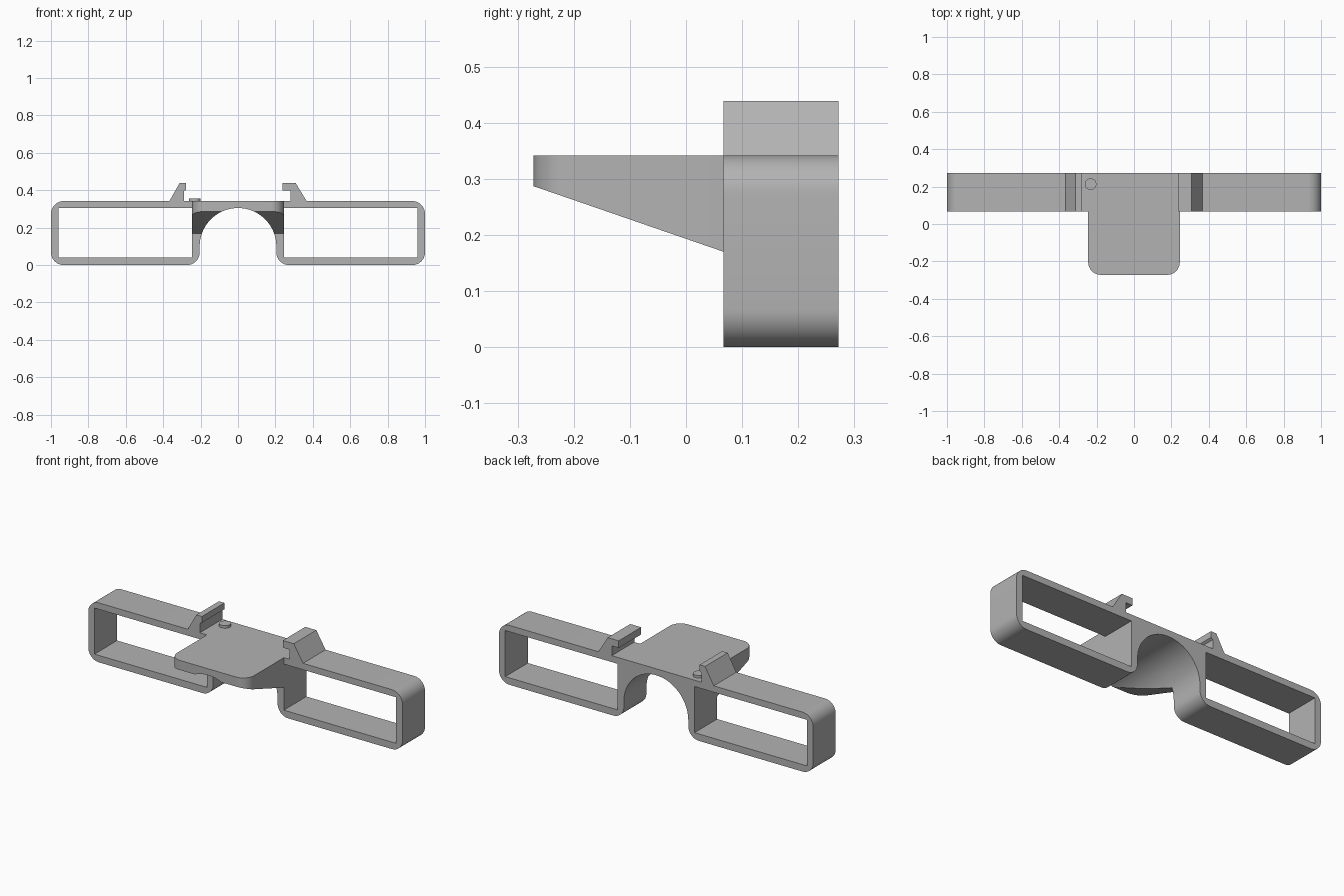
import bpy
import bmesh
from math import cos, sin, pi, radians

cube = bpy.data.objects.get("Cube")
if cube:
    bpy.data.objects.remove(cube, do_unlink=True)

grey = bpy.data.materials.new("plain grey")
grey.use_nodes = True
COLOUR = (0.45, 0.45, 0.45, 1)
grey.diffuse_color = COLOUR
grey.node_tree.nodes["Principled BSDF"].inputs["Base Color"].default_value = COLOUR

TOP, WALL, R = 0.342, 0.04, 0.068       # body height, wall thickness, corner radius
BACK, FRONT, NOSE = 0.272, 0.067, -0.272
GAP, HALF = 0.205, 0.245                # half widths of the arch and the platform
SPRING = 0.305 - GAP                    # height where the arch begins


def arc(cx, cz, r, start, end, steps=10):
    angles = [radians(start + (end - start) * i / steps) for i in range(steps + 1)]
    return [(cx + r * cos(a), cz + r * sin(a)) for a in angles]


def select_only(ob):
    bpy.ops.object.select_all(action='DESELECT')
    ob.select_set(True)
    bpy.context.view_layer.objects.active = ob


def extrude_xz(name, loops, y0, y1):
    """Fill outlines drawn in x and z (later ones are holes), and extrude along y."""
    curve = bpy.data.curves.new(name, 'CURVE')
    curve.dimensions, curve.fill_mode = '2D', 'BOTH'
    curve.extrude = (y1 - y0) / 2
    for pts in loops:
        spline = curve.splines.new('POLY')
        spline.points.add(len(pts) - 1)
        for p, (x, z) in zip(spline.points, pts):
            p.co = (x, z, 0, 1)
        spline.use_cyclic_u = True
    ob = bpy.data.objects.new(name, curve)
    bpy.context.collection.objects.link(ob)
    ob.location.y = (y0 + y1) / 2
    ob.rotation_euler.x = pi / 2
    select_only(ob)
    bpy.ops.object.convert(target='MESH')
    bpy.ops.object.transform_apply(location=True, rotation=True, scale=True)
    bm = bmesh.new()
    bm.from_mesh(ob.data)
    bmesh.ops.remove_doubles(bm, verts=bm.verts, dist=1e-4)
    bmesh.ops.dissolve_limit(bm, angle_limit=0.01, verts=bm.verts, edges=bm.edges)
    bmesh.ops.recalc_face_normals(bm, faces=bm.faces)
    bm.to_mesh(ob.data)
    bm.free()
    return ob


def boolean(target, other, operation):
    mod = target.modifiers.new(operation.lower(), 'BOOLEAN')
    mod.operation, mod.object, mod.solver = operation, other, 'EXACT'
    select_only(target)
    bpy.ops.object.modifier_apply(modifier=mod.name)
    bpy.data.objects.remove(other, do_unlink=True)


# Frame outline: bottom and outer end of one side, then the clips, then the arch
side = arc(GAP + R, R, R, 180, 270) + arc(1 - R, R, R, 270, 360) + arc(1 - R, TOP - R, R, 0, 90)
right_clip = [(-0.367, TOP), (-0.312, 0.439), (-0.277, 0.439), (-0.277, 0.403), (-0.29, 0.395), (-0.29, TOP)]
left_clip = [(0.367, TOP), (0.308, 0.439), (0.238, 0.439), (0.238, 0.398), (0.282, 0.398), (0.282, TOP)]
mirrored = [(-x, z) for x, z in reversed(side)]
arch = arc(0, SPRING, GAP, 180, 0, 40)
outline = side + left_clip + right_clip[::-1] + mirrored + arch


def window(sign):
    x0, x1, z0, z1 = HALF, 1 - WALL, WALL, TOP - WALL + 0.003
    return [(sign * x, z) for x, z in ((x0, z0), (x1, z0), (x1, z1), (x0, z1))]


frame = extrude_xz("frame_with_clips", [outline, window(1), window(-1)], FRONT, BACK)

# Platform: wedge with rounded front corners
bm = bmesh.new()
section = [(FRONT, 0.17), (FRONT, TOP), (NOSE, TOP), (NOSE, 0.287)]
face = bm.faces.new([bm.verts.new((-HALF, y, z)) for y, z in section])
ext = bmesh.ops.extrude_face_region(bm, geom=[face])["geom"]
bmesh.ops.translate(bm, verts=[v for v in ext if isinstance(v, bmesh.types.BMVert)], vec=(2 * HALF, 0, 0))
corners = [e for e in bm.edges if all(abs(v.co.y - NOSE) < 1e-4 for v in e.verts)
           and abs(e.verts[0].co.x - e.verts[1].co.x) < 1e-4]
bmesh.ops.bevel(bm, geom=corners, offset=R, segments=10, profile=0.5, affect='EDGES')
bmesh.ops.recalc_face_normals(bm, faces=bm.faces)
mesh = bpy.data.meshes.new("platform")
bm.to_mesh(mesh)
bm.free()
platform = bpy.data.objects.new("platform", mesh)
bpy.context.collection.objects.link(platform)

# Arch runs on under the platform
cutter = extrude_xz("arch_cutter", [[(GAP, -0.1), (-GAP, -0.1)] + arch], -0.5, 0.5)
cutter.hide_render = True
boolean(platform, cutter, 'DIFFERENCE')
boolean(frame, platform, 'UNION')

# Small round locating pin
bpy.ops.mesh.primitive_cylinder_add(vertices=32, radius=0.031, depth=0.04, location=(-0.232, 0.213, 0.337))
pin = bpy.context.object
pin.name = "locating_pin"

for ob in (frame, pin):
    ob.data.materials.clear()
    ob.data.materials.append(grey)
    for poly in ob.data.polygons:
        poly.material_index = 0
    select_only(ob)
    bpy.ops.object.shade_smooth_by_angle(angle=radians(30))
